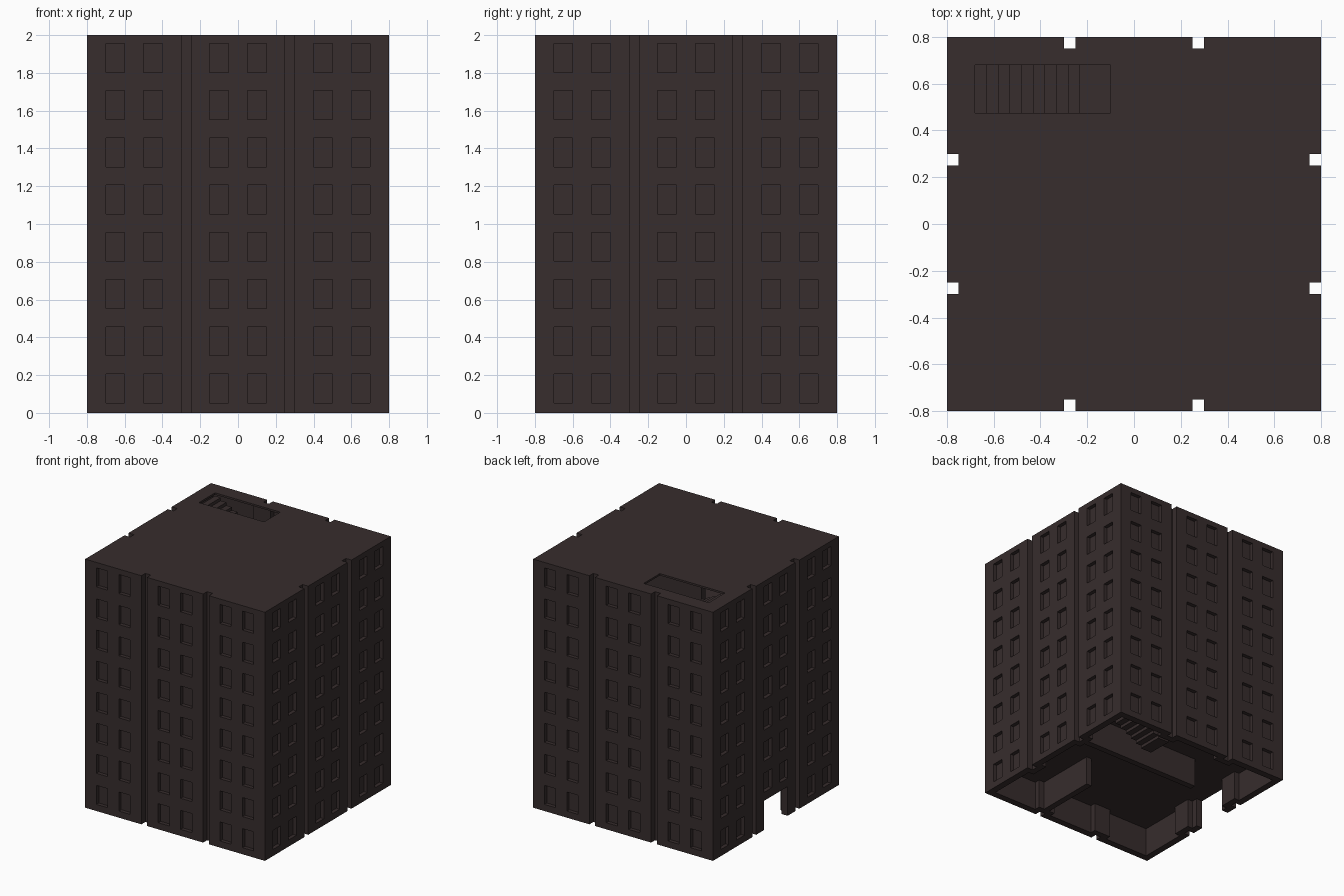
import bpy, bmesh
from mathutils import Matrix

old = bpy.data.objects.get("Cube")
if old:
    bpy.data.objects.remove(old, do_unlink=True)

STOREYS, PITCH, CEILING = 8, 0.25, 0.235
HALF, INNER = 0.8, 0.745

brown = bpy.data.materials.new("dark_brown")
brown.use_nodes = True
colour = (0.038, 0.026, 0.026, 1)
brown.diffuse_color = colour
bsdf = next(n for n in brown.node_tree.nodes if n.type == 'BSDF_PRINCIPLED')
bsdf.inputs["Base Color"].default_value = colour
bsdf.inputs["Roughness"].default_value = 0.8


def boxes(name, spans):
    """One object from (x0, x1, y0, y1, z0, z1) boxes."""
    bm = bmesh.new()
    for x0, x1, y0, y1, z0, z1 in spans:
        m = (Matrix.Translation(((x0 + x1) / 2, (y0 + y1) / 2, (z0 + z1) / 2))
             @ Matrix.Diagonal((x1 - x0, y1 - y0, z1 - z0, 1)))
        bmesh.ops.create_cube(bm, size=1, matrix=m)
    mesh = bpy.data.meshes.new(name)
    bm.to_mesh(mesh)
    bm.free()
    mesh.materials.append(brown)
    ob = bpy.data.objects.new(name, mesh)
    bpy.context.collection.objects.link(ob)
    return ob


def on_side(side, u0, u1, d0, d1, z0, z1):
    """Box on one of four sides; u runs along the wall, d is distance from centre."""
    if side == "front":
        return (u0, u1, -d1, -d0, z0, z1)
    if side == "back":
        return (u0, u1, d0, d1, z0, z1)
    if side == "left":
        return (d0, d1, u0, u1, z0, z1)
    return (-d1, -d0, u0, u1, z0, z1)


def cut(target, name, spans):
    """Subtract boxes from the target, then drop the cutter."""
    cutter = boxes(name, spans)
    cutter.hide_render = True
    mod = target.modifiers.new(name, 'BOOLEAN')
    mod.operation = 'DIFFERENCE'
    mod.solver = 'EXACT'
    mod.object = cutter
    bpy.context.view_layer.objects.active = target
    bpy.ops.object.modifier_apply(modifier=mod.name)
    bpy.data.objects.remove(cutter, do_unlink=True)


SIDES = ("front", "back", "left", "right")
WINDOWS = (-0.7, -0.5, -0.15, 0.05, 0.4, 0.6)

# Block with its windows and vertical grooves
building = boxes("building_shell", [(-HALF, HALF, -HALF, HALF, 0, 2)])
facade, piers = [], []
for side in SIDES:
    for s in (-1, 1):
        u0, u1 = sorted((s * 0.25, s * 0.30))
        facade.append(on_side(side, u0, u1, 0.75, 0.9, -0.1, 2.1))
        u0, u1 = sorted((s * 0.20, s * 0.35))
        piers.append(on_side(side, u0, u1, 0.70, 0.747, 0, 1.99))
    for k in range(STOREYS):
        for u in WINDOWS:
            if side == "right" and k == 0 and abs(u) < 0.2:
                continue                    # the doorway takes this place
            z = k * PITCH
            facade.append(on_side(side, u, u + 0.1, 0.77, 0.9, z + 0.053, z + 0.206))
cut(building, "facade_cutter", facade)

# Hollow storeys, open at the bottom
rooms = [(-INNER, INNER, -INNER, INNER, k * PITCH if k else -0.1, k * PITCH + CEILING)
         for k in range(STOREYS)]
cut(building, "room_cutter", rooms)

# Doorway and stair holes; the flights alternate between the two ends
openings = [(-0.9, -0.72, -0.15, 0.15, -0.1, CEILING)]
steps = []
for k in range(STOREYS):
    base = k * PITCH
    s = 1 if k % 2 else -1

    def span(a, b):
        return tuple(sorted((s * a, s * b)))

    openings.append((*span(-0.68, -0.1), 0.475, 0.68, base + 0.23, base + 0.26))
    for i in range(9):
        x = -0.23 - 0.05 * i
        top = base + 0.025 * (i + 1)
        steps.append((*span(x - 0.05, x), 0.475, 0.68, max(base, top - 0.05), top))
cut(building, "opening_cutter", openings)

# Inner parts
boxes("stair_steps", steps)
boxes("wall_piers", piers)
boxes("partition_walls", [
    (-0.35, 0.747, 0.25, 0.30, 0, 1.99),
    (0.25, 0.30, -0.747, -0.20, 0, 1.99),
])
